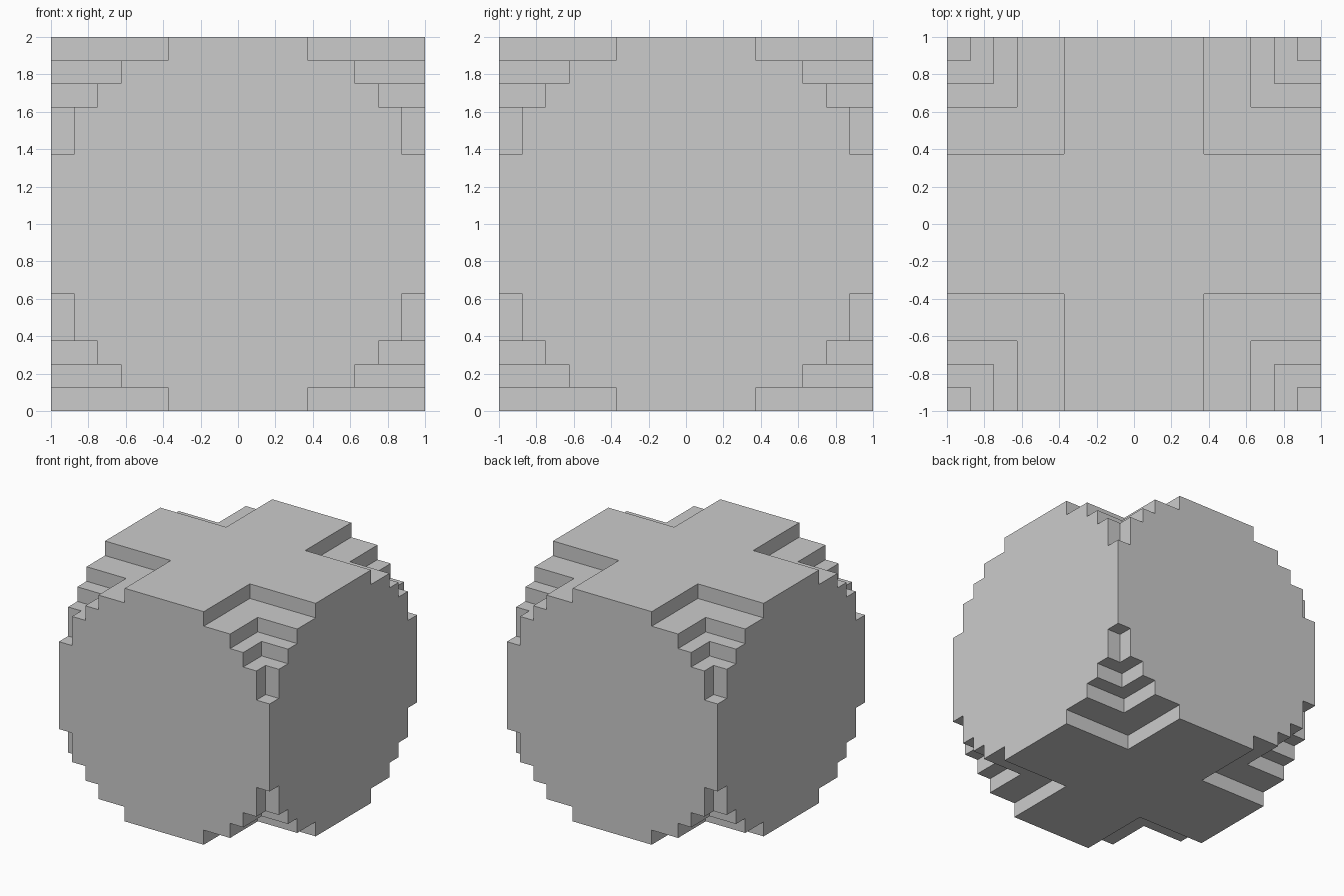
import bpy, bmesh
from itertools import product

if "Cube" in bpy.data.objects:
    bpy.data.objects.remove(bpy.data.objects["Cube"])

# Corner steps from top to middle: (notch start in x and y, height of step floor from centre)
STEPS = [(0.375, 0.875), (0.625, 0.75), (0.75, 0.625), (0.875, 0.375)]

bm = bmesh.new()


def face(points):
    """Add one flat face, lifted so the model stands on z = 0."""
    bm.faces.new([bm.verts.new((x, y, z + 1)) for x, y, z in points])


# Stepped outline of one quarter of a side face, from middle edge to top
quarter = [(1, STEPS[-1][1])]
for n, h in reversed(STEPS):
    quarter.append((n, h))
    quarter.append((n, STEPS[STEPS.index((n, h)) - 1][1] if n > STEPS[0][0] else 1))

outline = quarter + [(-u, v) for u, v in reversed(quarter)]
outline += [(-u, -v) for u, v in outline]

# Four stepped side faces
for s in (-1, 1):
    face([(u, s, v) for u, v in outline])
    face([(s, u, v) for u, v in outline])

# Cross-shaped top and bottom
a = STEPS[0][0]
cross = [(1, -a), (1, a), (a, a), (a, 1), (-a, 1), (-a, a)]
cross += [(-x, -y) for x, y in cross]
for s in (-1, 1):
    face([(x, y, s) for x, y in cross])

# Stair-like notches in all eight corners
for sx, sy, sz in product((-1, 1), repeat=3):
    top = 1
    for i, (n, h) in enumerate(STEPS):
        # two notch walls
        face([(sx * n, sy * t, sz * z) for t, z in ((n, h), (1, h), (1, top), (n, top))])
        face([(sx * t, sy * n, sz * z) for t, z in ((n, h), (1, h), (1, top), (n, top))])
        # step floor: an L, or a square on the last step
        if i + 1 < len(STEPS):
            m = STEPS[i + 1][0]
            floor = [(n, 1), (n, n), (1, n), (1, m), (m, m), (m, 1)]
        else:
            floor = [(n, 1), (n, n), (1, n), (1, 1)]
        face([(sx * x, sy * y, sz * h) for x, y in floor])
        top = h

bmesh.ops.remove_doubles(bm, verts=bm.verts, dist=1e-4)
bmesh.ops.recalc_face_normals(bm, faces=bm.faces)

mesh = bpy.data.meshes.new("stepped_ball")
bm.to_mesh(mesh)
bm.free()
bpy.context.collection.objects.link(bpy.data.objects.new("stepped_ball", mesh))
